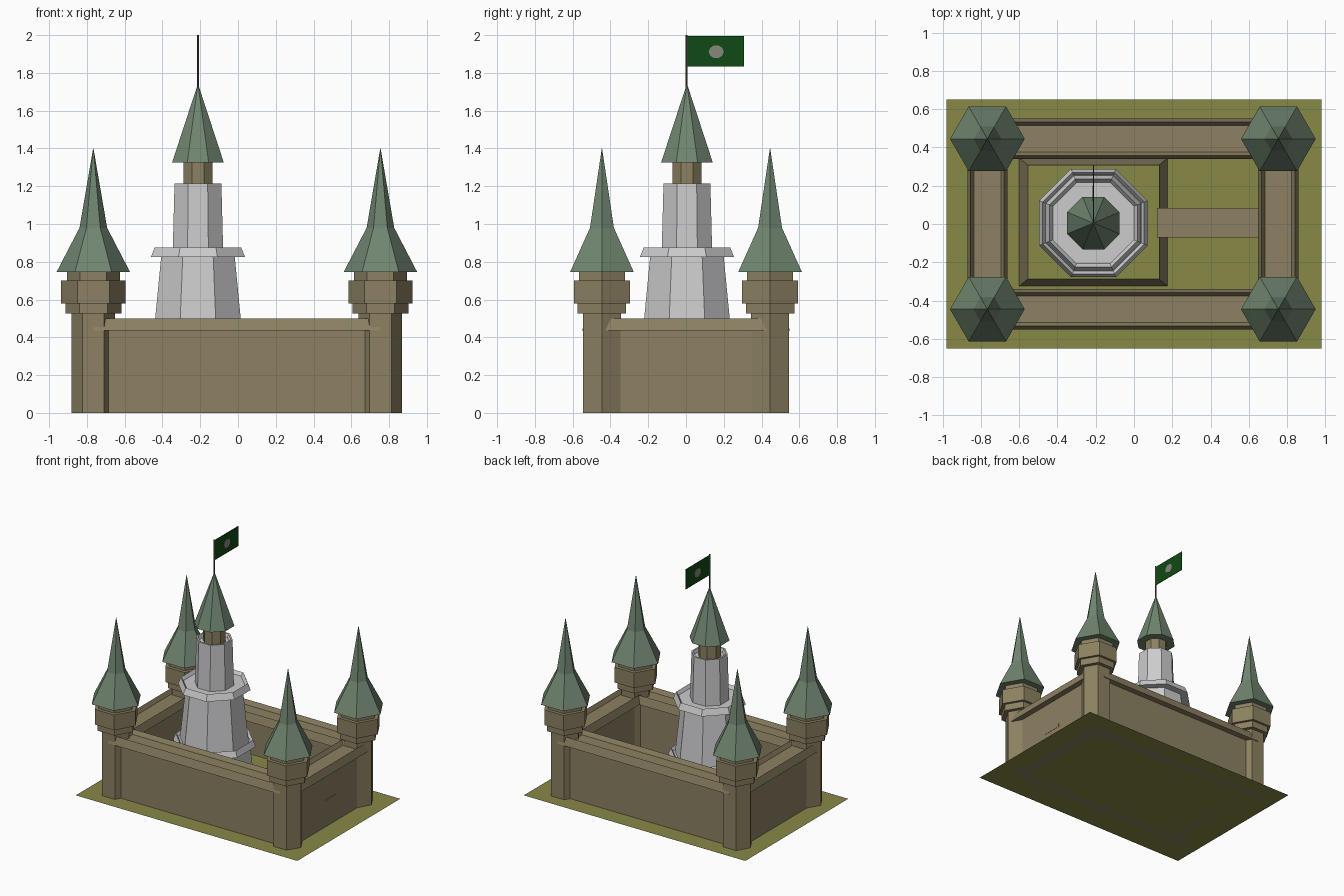
import bpy, math

if "Cube" in bpy.data.objects:
    bpy.data.objects.remove(bpy.data.objects["Cube"])


def material(name, r, g, b):
    lin = [((c / 255 + 0.055) / 1.055) ** 2.4 for c in (r, g, b)]
    m = bpy.data.materials.new(name)
    m.diffuse_color = (*lin, 1)
    m.use_nodes = True
    m.node_tree.nodes["Principled BSDF"].inputs["Base Color"].default_value = m.diffuse_color
    return m


STONE = material("brown stone", 140, 129, 98)
GREY = material("pale grey stone", 204, 204, 206)
ROOF = material("roof green", 112, 133, 112)
GRASS = material("grass", 135, 137, 70)
FLAG = material("flag green", 16, 74, 19)
EMBLEM = material("emblem grey", 135, 135, 127)
POLE = material("dark wood", 84, 75, 52)


def mesh_object(name, verts, faces, *mats):
    me = bpy.data.meshes.new(name)
    me.from_pydata(verts, [], faces)
    for m in mats:
        me.materials.append(m)
    ob = bpy.data.objects.new(name, me)
    bpy.context.collection.objects.link(ob)
    return ob


def turned(name, profile, sides, pos, mat, turn=0.0):
    """Solid of stacked n-sided rings; profile is (radius, z) from bottom to top."""
    verts, faces = [], []
    for r, z in profile:
        for i in range(sides):
            a = turn + math.tau * i / sides
            verts.append((pos[0] + r * math.cos(a), pos[1] + r * math.sin(a), z))
    for k in range(len(profile) - 1):
        for i in range(sides):
            j = (i + 1) % sides
            a, b = k * sides, (k + 1) * sides
            faces.append((a + i, a + j, b + j, b + i))
    faces.append(tuple(reversed(range(sides))))
    faces.append(tuple(range(len(verts) - sides, len(verts))))
    return mesh_object(name, verts, faces, mat)


def box(name, x, y, z, mat):
    verts = [(a, b, c) for a in x for b in y for c in z]
    faces = [(0, 1, 3, 2), (4, 6, 7, 5), (0, 4, 5, 1),
             (2, 3, 7, 6), (0, 2, 6, 4), (1, 5, 7, 3)]
    return mesh_object(name, verts, faces, mat)


def wall(name, start, end):
    """Wall with an overhanging double parapet, swept between two points."""
    half = [(0.058, 0), (0.058, 0.435), (0.105, 0.435), (0.087, 0.5), (0.07, 0.465)]
    section = half + [(-u, z) for u, z in reversed(half)]
    dx, dy = end[0] - start[0], end[1] - start[1]
    length = math.hypot(dx, dy)
    nx, ny = dy / length, -dx / length
    verts = [(p[0] + nx * u, p[1] + ny * u, z) for p in (start, end) for u, z in section]
    n = len(section)
    faces = [(i, i + n, (i + 1) % n + n, (i + 1) % n) for i in range(n)]
    # end caps, split into strips so they stay convex
    for o in (0, n):
        faces += [(o, o + 1, o + 8, o + 9), (o + 1, o + 2, o + 3, o + 4),
                  (o + 1, o + 4, o + 5, o + 8), (o + 5, o + 6, o + 7, o + 8)]
    return mesh_object(name, verts, faces, STONE)


# Grass base
mesh_object("grass_base", [(-0.98, -0.65, 0), (0.98, -0.65, 0), (0.98, 0.65, 0), (-0.98, 0.65, 0)],
            [(0, 1, 2, 3)], GRASS)

# Corner towers with pointed roofs
X0, X1, Y = -0.766, 0.754, 0.445
TOWER = [(0.115, 0), (0.115, 0.525), (0.148, 0.525), (0.148, 0.578), (0.17, 0.578),
         (0.17, 0.70), (0.14, 0.70), (0.14, 0.745)]
SPIRE = [(0.195, 0.745), (0.073, 0.98), (0.001, 1.4)]
for xn, x in (("left", X0), ("right", X1)):
    for yn, y in (("front", -Y), ("back", Y)):
        turned(f"{yn}_{xn}_tower", TOWER, 6, (x, y), STONE)
        turned(f"{yn}_{xn}_tower_roof", SPIRE, 6, (x, y), ROOF)

# Outer walls
wall("front_wall", (X0, -Y), (X1, -Y))
wall("back_wall", (X0, Y), (X1, Y))
wall("left_wall", (X0, -Y), (X0, Y))
wall("right_wall", (X1, -Y), (X1, Y))

# Mound with sloped stone sides and a grass top
low, high = (-0.6, 0.175, -0.325, 0.345), (-0.555, 0.132, -0.288, 0.308)
verts = [(r[i], r[j], z) for r, z in ((low, 0), (high, 0.2))
         for i, j in ((0, 2), (1, 2), (1, 3), (0, 3))]
mound = mesh_object("mound", verts, [(i, (i + 1) % 4, (i + 1) % 4 + 4, i + 4) for i in range(4)]
                    + [(4, 5, 6, 7)], STONE, GRASS)
for p in mound.data.polygons:
    p.material_index = int(p.normal.z > 0.9)

# Bridge from the right wall to the mound
box("bridge", (0.12, 0.814), (-0.07, 0.083), (0.185, 0.212), STONE)

# Keep: three octagonal tiers with parapets (profile gives flat-to-centre distance)
CENTRE = (-0.212, 0.005)
EIGHTH = math.pi / 8


def octagon(name, profile, mat):
    scaled = [(r / math.cos(EIGHTH), z) for r, z in profile]
    return turned(name, scaled, 8, CENTRE, mat, EIGHTH)


octagon("keep_base_tier", [(0.265, 0.19), (0.245, 0.375), (0.283, 0.375), (0.265, 0.425),
                           (0.25, 0.40), (0.2, 0.40)], GREY)
octagon("keep_middle_tier", [(0.237, 0.39), (0.195, 0.825), (0.249, 0.825), (0.229, 0.876),
                             (0.212, 0.85), (0.1, 0.85)], GREY)
octagon("keep_top_tier", [(0.134, 0.84), (0.124, 1.215), (0.112, 1.215), (0.102, 1.19),
                          (0.05, 1.19)], GREY)
octagon("keep_neck", [(0.077, 1.18), (0.077, 1.325)], STONE)
octagon("keep_roof", [(0.137, 1.325), (0.001, 1.74)], ROOF)

# Flagpole, flag and round emblem
cx, cy = CENTRE[0], 0.003
turned("flagpole", [(0.005, 1.7), (0.005, 2.0)], 6, (cx, cy), POLE)
box("flag", (cx - 0.002, cx + 0.002), (cy, 0.308), (1.835, 1.994), FLAG)
n = 10
ring = [(0.16 + 0.04 * math.cos(math.tau * i / n), 1.912 + 0.035 * math.sin(math.tau * i / n))
        for i in range(n)]
verts = [(cx + s * 0.004, y, z) for s in (-1, 1) for y, z in ring]
faces = [(i, (i + 1) % n, (i + 1) % n + n, i + n) for i in range(n)]
faces += [tuple(reversed(range(n))), tuple(range(n, 2 * n))]
mesh_object("flag_emblem", verts, faces, EMBLEM)
